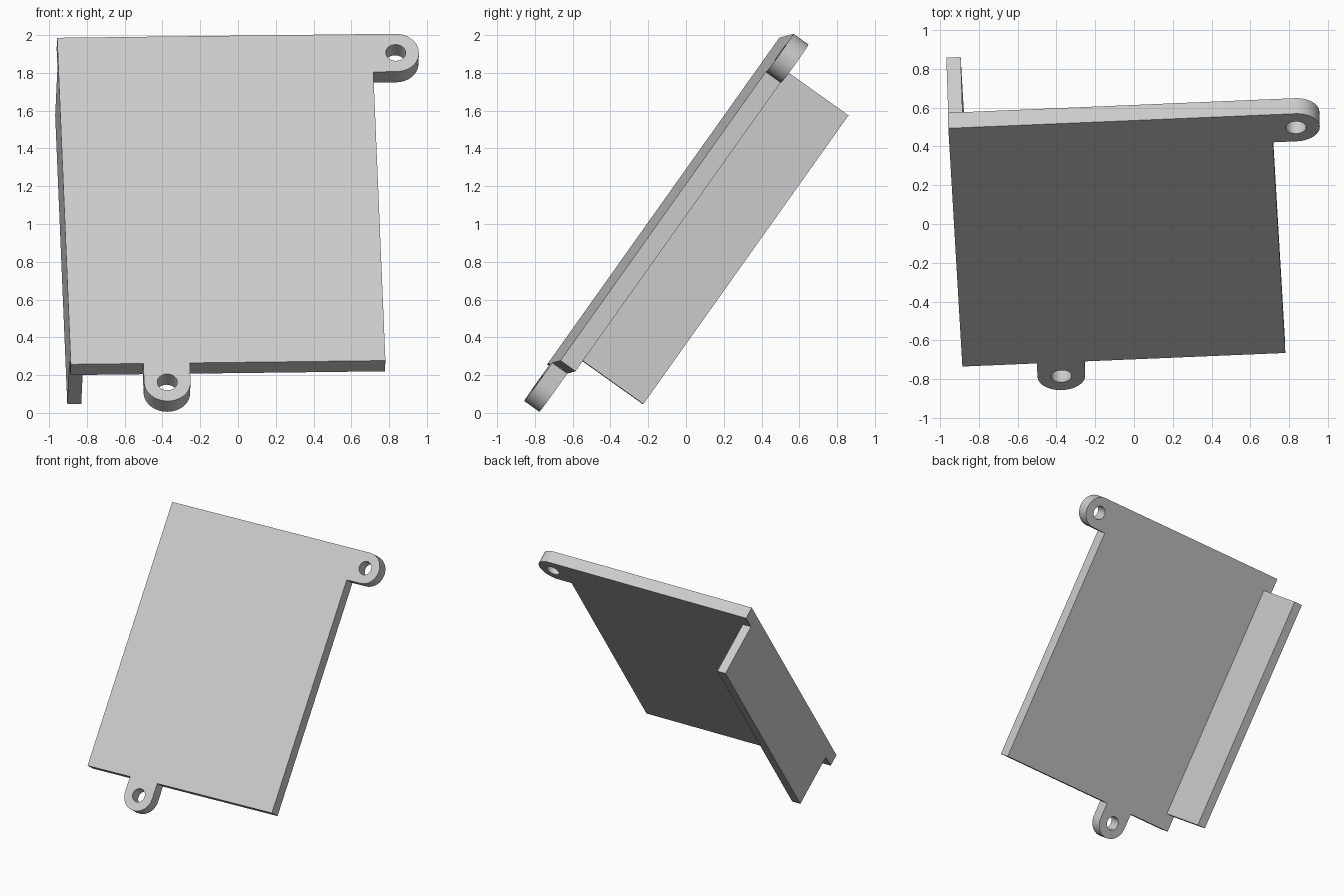
import bpy, bmesh
from math import pi, cos, sin
from mathutils import Matrix, Vector

if "Cube" in bpy.data.objects:
    bpy.data.objects.remove(bpy.data.objects["Cube"])

# Sizes in the plate's own plane (u across, v up the slope, w out of the front)
WIDTH, HEIGHT, THICK = 1.667, 2.122, 0.098
TAB_R, HOLE_R = 0.123, 0.053
SIDE_TAB = (1.79, HEIGHT - TAB_R)
LOW_TAB = (0.507, -TAB_R)

# Tilted frame, with its origin at the lower front corner
u = Vector((0.999, 0.042, 0.012)).normalized()
v = Vector((-0.0315, 0.579, 0.8145))
v = (v - u * v.dot(u)).normalized()
w = u.cross(v)
frame = Matrix((u, v, w)).transposed().to_4x4()
frame.translation = (-0.885, -0.735, 0.257)

grey = bpy.data.materials.new("light_grey")
grey.use_nodes = True
grey.diffuse_color = (0.6, 0.6, 0.6, 1)
grey.node_tree.nodes["Principled BSDF"].inputs["Base Color"].default_value = (0.6, 0.6, 0.6, 1)


def arc(centre, radius, start, end, steps):
    angles = [start + (end - start) * i / steps for i in range(steps + 1)]
    return [(centre[0] + radius * cos(a), centre[1] + radius * sin(a)) for a in angles]


def add_loop(curve, points):
    spline = curve.splines.new('POLY')
    spline.points.add(len(points) - 1)
    for p, (x, y) in zip(spline.points, points):
        p.co = (x, y, 0, 1)
    spline.use_cyclic_u = True


def finish(name, bm):
    bmesh.ops.recalc_face_normals(bm, faces=bm.faces)
    bm.transform(frame)
    mesh = bpy.data.meshes.new(name)
    bm.to_mesh(mesh)
    bm.free()
    mesh.materials.append(grey)
    obj = bpy.data.objects.new(name, mesh)
    bpy.context.collection.objects.link(obj)
    bpy.ops.object.select_all(action='DESELECT')
    obj.select_set(True)
    bpy.context.view_layer.objects.active = obj
    bpy.ops.object.shade_smooth_by_angle(angle=pi / 6)


# Plate with two rounded screw tabs, extruded from one outline with two holes
outline = [(0, 0)]
outline += [(LOW_TAB[0] - TAB_R, 0)] + arc(LOW_TAB, TAB_R, pi, 2 * pi, 24) + [(LOW_TAB[0] + TAB_R, 0)]
outline += [(WIDTH, 0), (WIDTH, SIDE_TAB[1] - TAB_R)]
outline += arc(SIDE_TAB, TAB_R, -pi / 2, pi / 2, 24) + [(0, HEIGHT)]

curve = bpy.data.curves.new("plate_outline", 'CURVE')
curve.dimensions = '2D'
curve.fill_mode = 'BOTH'
curve.extrude = THICK / 2
add_loop(curve, outline)
for centre in (LOW_TAB, SIDE_TAB):
    add_loop(curve, arc(centre, HOLE_R, 0, 2 * pi, 32)[:-1])
helper = bpy.data.objects.new("plate_outline", curve)
bpy.context.collection.objects.link(helper)
bpy.context.view_layer.update()

bm = bmesh.new()
bm.from_mesh(helper.to_mesh())
helper.to_mesh_clear()
bpy.data.objects.remove(helper)
bmesh.ops.remove_doubles(bm, verts=bm.verts, dist=0.0001)
bmesh.ops.translate(bm, vec=(0, 0, -THICK / 2), verts=bm.verts)
finish("plate_with_tabs", bm)

# Flange standing off the back along the right edge
low, high = Vector((0, 0.122, -0.535)), Vector((0.074, 1.998, -THICK))
bm = bmesh.new()
bmesh.ops.create_cube(bm, size=1)
bmesh.ops.scale(bm, vec=high - low, verts=bm.verts)
bmesh.ops.translate(bm, vec=(low + high) / 2, verts=bm.verts)
finish("side_flange", bm)
